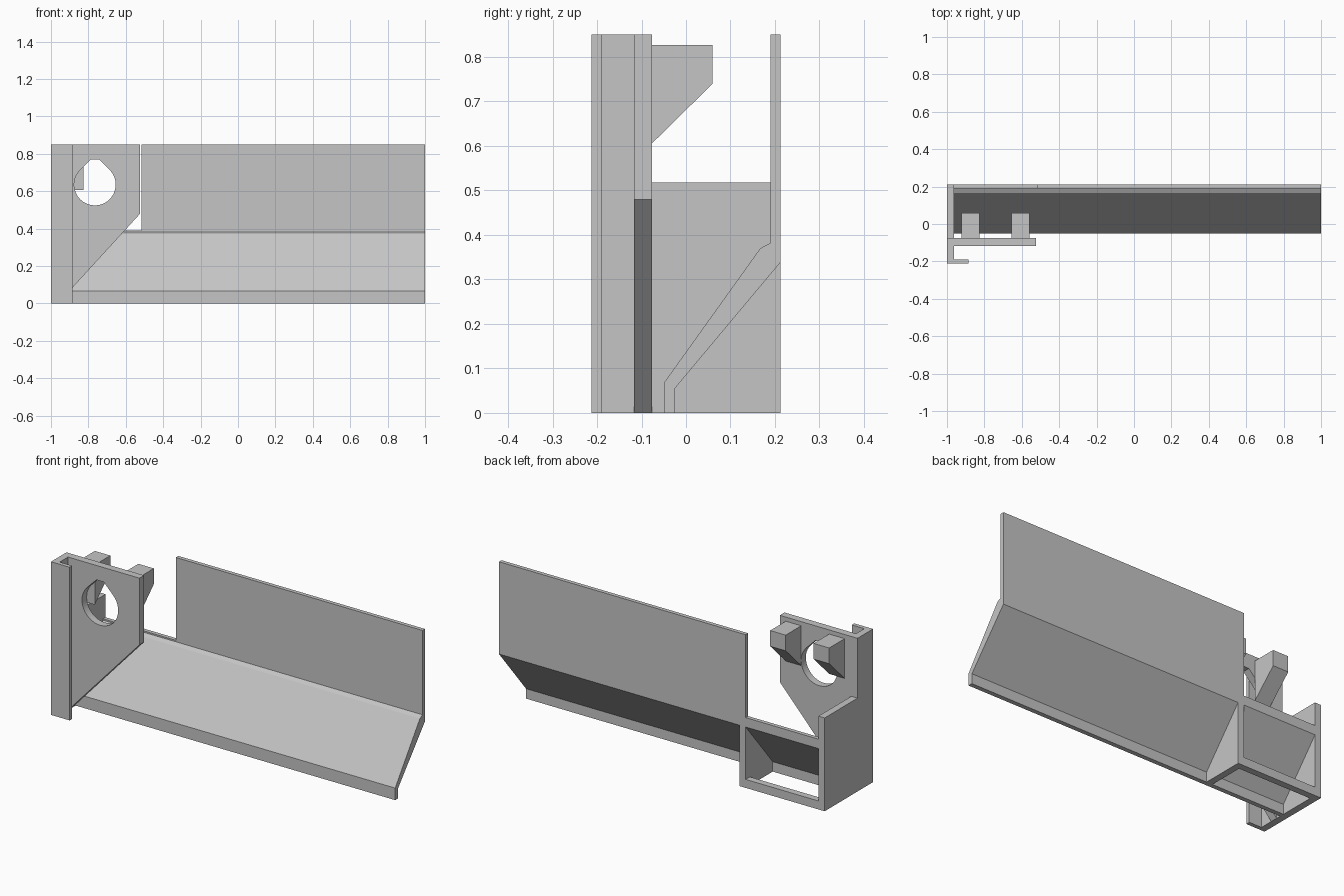
import bpy, bmesh, math

if "Cube" in bpy.data.objects:
    bpy.data.objects.remove(bpy.data.objects["Cube"])

grey = bpy.data.materials.new("plain_grey")
grey.diffuse_color = (0.56, 0.56, 0.56, 1)
grey.use_nodes = True
grey.node_tree.nodes["Principled BSDF"].inputs["Base Color"].default_value = grey.diffuse_color


def prism(name, profile, axis, a, b):
    """Extrude a 2D profile along x (profile is y,z) or y (profile is x,z)."""
    def place(p, t):
        return (t, p[0], p[1]) if axis == "x" else (p[0], t, p[1])
    bm = bmesh.new()
    face = bm.faces.new([bm.verts.new(place(p, a)) for p in profile])
    ext = bmesh.ops.extrude_face_region(bm, geom=[face])
    shift = (b - a, 0, 0) if axis == "x" else (0, b - a, 0)
    bmesh.ops.translate(bm, vec=shift,
                        verts=[v for v in ext["geom"] if isinstance(v, bmesh.types.BMVert)])
    bmesh.ops.recalc_face_normals(bm, faces=bm.faces)
    mesh = bpy.data.meshes.new(name)
    bm.to_mesh(mesh)
    bm.free()
    mesh.materials.append(grey)
    obj = bpy.data.objects.new(name, mesh)
    bpy.context.collection.objects.link(obj)
    return obj


def box(name, x0, x1, y0, y1, z0, z1):
    return prism(name, [(y0, z0), (y1, z0), (y1, z1), (y0, z1)], "x", x0, x1)


def cut(obj, cutter):
    """Subtract the cutter and remove it."""
    bpy.context.view_layer.objects.active = obj
    mod = obj.modifiers.new("cut", "BOOLEAN")
    mod.operation, mod.solver, mod.object = "DIFFERENCE", "EXACT", cutter
    bpy.ops.object.modifier_apply(modifier=mod.name)
    bpy.data.objects.remove(cutter)


WALL = -0.962    # inner face of the side plate
SPLIT = -0.515   # left end of the tall back wall

# Long tray: foot, slope and upright back wall
tray = prism("tray", [(-0.05, 0), (-0.05, 0.067), (0.167, 0.37), (0.19, 0.382),
                      (0.19, 0.85), (0.212, 0.85), (0.212, 0.338),
                      (-0.025, 0.055), (-0.025, 0)], "x", WALL, 1.0)
cut(tray, box("wall_cutter", -1.1, SPLIT, 0.0, 0.4, 0.39, 1.0))

# Side plate with lower rear part
prism("side_plate", [(-0.212, 0), (0.212, 0), (0.212, 0.518), (-0.076, 0.518),
                     (-0.076, 0.85), (-0.212, 0.85)], "x", -1.0, WALL)

# Front lip of the channel
box("front_lip", WALL, -0.885, -0.212, -0.19, 0, 0.85)

# Mounting plate with slanted lower edge and teardrop hole
plate = prism("mounting_plate", [(WALL, 0), (-0.523, 0.48), (-0.523, 0.85), (WALL, 0.85)],
              "y", -0.117, -0.076)
CX, CZ, R = -0.765, 0.635, 0.111
hole = [(CX + R * math.cos(math.radians(t)), CZ + R * math.sin(math.radians(t)))
        for t in range(135, 406, 6)]
hole += [(CX + 0.022, 0.77), (CX - 0.022, 0.77)]
cut(plate, prism("hole_cutter", hole, "y", -0.2, 0.0))

# Pair of hooks behind the mounting plate
for side, x in (("left", -0.921), ("right", -0.654)):
    prism("hook_" + side, [(-0.076, 0.606), (0.06, 0.74), (0.06, 0.827), (-0.076, 0.827)],
          "x", x, x + 0.095)

# Support rib and rear rail beneath the tray
prism("support_rib", [(-0.025, 0), (0.212, 0), (0.212, 0.338), (-0.025, 0.055)],
      "x", SPLIT, SPLIT + 0.037)
box("rear_rail", WALL, SPLIT, 0.175, 0.212, 0, 0.047)
